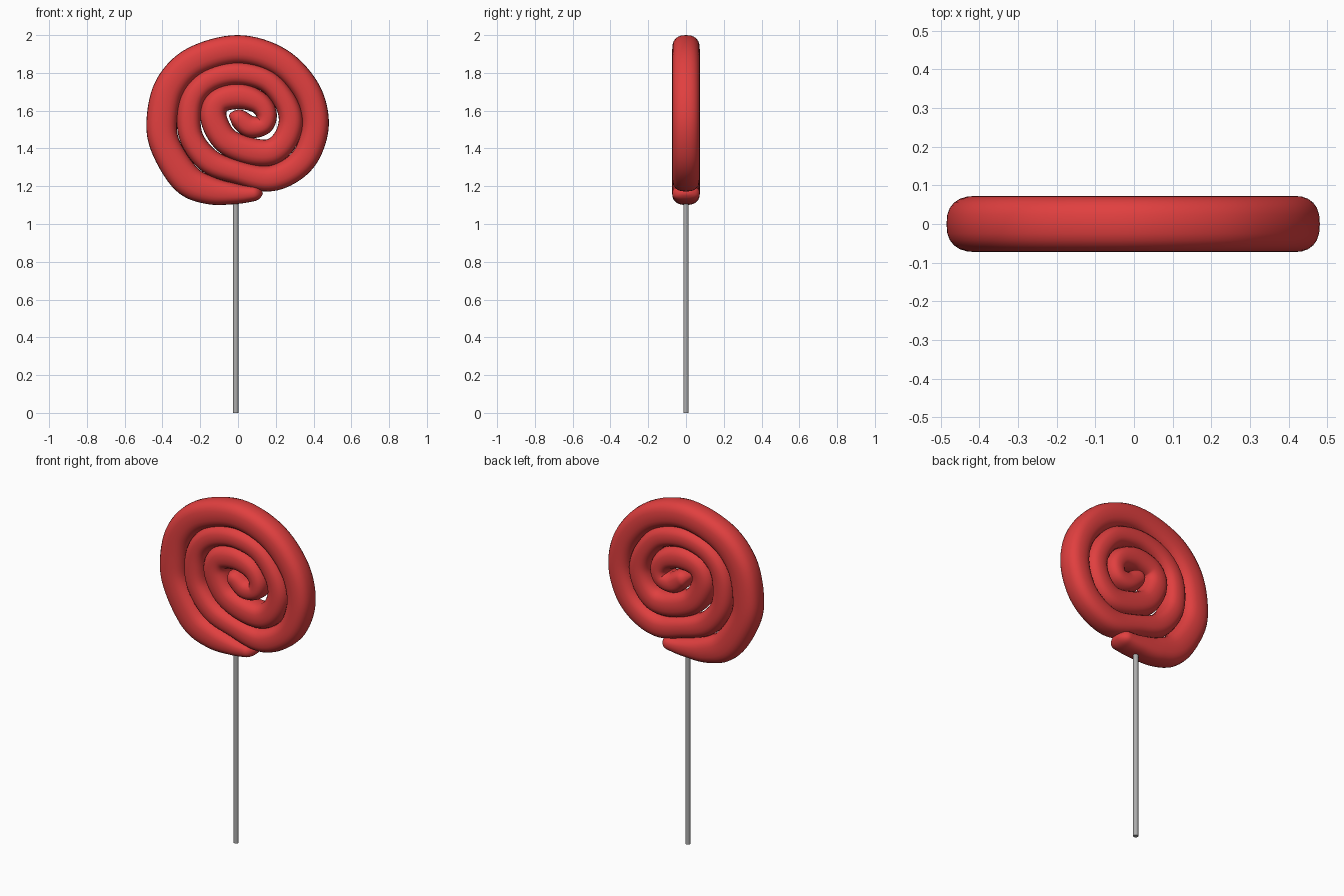
import bpy, bmesh, math
from mathutils import Vector

if "Cube" in bpy.data.objects:
    bpy.data.objects.remove(bpy.data.objects["Cube"])


def material(name, rgb):
    m = bpy.data.materials.new(name)
    m.diffuse_color = (*rgb, 1)
    m.use_nodes = True
    m.node_tree.nodes["Principled BSDF"].inputs["Base Color"].default_value = m.diffuse_color
    return m


red = material("candy red", (0.75, 0.05, 0.05))
grey = material("stick grey", (0.42, 0.42, 0.42))

# Candy rope centreline from the outer end inward: x, z, half width
PATH = [
    (.13, 1.168, .036), (.075, 1.161, .042), (-.015, 1.16, .055), (-.15, 1.178, .074),
    (-.275, 1.24, .083), (-.383, 1.41, .08), (-.403, 1.555, .081), (-.36, 1.73, .08),
    (-.23, 1.862, .078), (0, 1.924, .076), (.215, 1.862, .074), (.36, 1.714, .072),
    (.41, 1.545, .071), (.375, 1.39, .07), (.29, 1.29, .069), (.16, 1.24, .068),
    (0, 1.273, .062), (-.148, 1.33, .066), (-.243, 1.448, .063), (-.26, 1.58, .063),
    (-.227, 1.69, .06), (-.137, 1.767, .06), (0, 1.796, .06), (.148, 1.76, .06),
    (.243, 1.66, .06), (.28, 1.55, .064), (.248, 1.443, .067), (.17, 1.38, .07),
    (.047, 1.39, .072), (-.07, 1.448, .07), (-.13, 1.565, .07), (-.1, 1.65, .066),
    (.005, 1.676, .068), (.105, 1.645, .06), (.15, 1.585, .055), (.135, 1.525, .052),
    (.065, 1.515, .058), (0, 1.56, .05), (-.045, 1.58, .03),
]
DEPTH, SIDES, STEPS, ROUND = 0.073, 24, 8, 0.05


def spline(points, steps):
    """Smooth Catmull-Rom samples through the points."""
    p = [Vector(q) for q in points]
    p = [2 * p[0] - p[1]] + p + [2 * p[-1] - p[-2]]
    out = []
    for i in range(1, len(p) - 2):
        a, b, c, d = p[i - 1:i + 3]
        for s in range(steps):
            t = s / steps
            out.append(0.5 * (2 * b + (c - a) * t + (2 * a - 5 * b + 4 * c - d) * t * t
                              + (3 * b - a - 3 * c + d) * t ** 3))
    return out + [p[-2]]


def power(v, e):
    return math.copysign(abs(v) ** e, v)


# Spiral candy: rounded-square section swept along the path, with rounded ends
samples = spline(PATH, STEPS)
dist = [0.0]
for a, b in zip(samples, samples[1:]):
    dist.append(dist[-1] + math.hypot(b.x - a.x, b.y - a.y))
bm = bmesh.new()
rings = []
for i, s in enumerate(samples):
    t = samples[min(i + 1, len(samples) - 1)] - samples[max(i - 1, 0)]
    n = Vector((-t.y, t.x)).normalized()
    d = min(dist[i], dist[-1] - dist[i])
    f = max(0.25, math.sqrt(1 - (1 - min(d / ROUND, 1)) ** 2))
    ring = []
    for k in range(SIDES):
        ang = 2 * math.pi * k / SIDES
        u = power(math.cos(ang), 0.8) * s.z * f
        y = power(math.sin(ang), 0.8) * DEPTH * f
        ring.append(bm.verts.new((s.x + n.x * u, y, s.y + n.y * u)))
    rings.append(ring)
for r0, r1 in zip(rings, rings[1:]):
    for k in range(SIDES):
        j = (k + 1) % SIDES
        bm.faces.new((r0[k], r0[j], r1[j], r1[k]))
bm.faces.new(rings[0])
bm.faces.new(rings[-1])
bmesh.ops.recalc_face_normals(bm, faces=bm.faces)
for face in bm.faces:
    face.smooth = True
mesh = bpy.data.meshes.new("spiral_candy")
bm.to_mesh(mesh)
bm.free()
mesh.materials.append(red)
bpy.context.collection.objects.link(bpy.data.objects.new("spiral_candy", mesh))

# Stick
bpy.ops.mesh.primitive_cylinder_add(vertices=16, radius=0.014, depth=1.16,
                                    location=(-0.012, 0, 0.58))
stick = bpy.context.object
stick.name = "stick"
stick.data.materials.append(grey)
bpy.ops.object.shade_smooth_by_angle()
